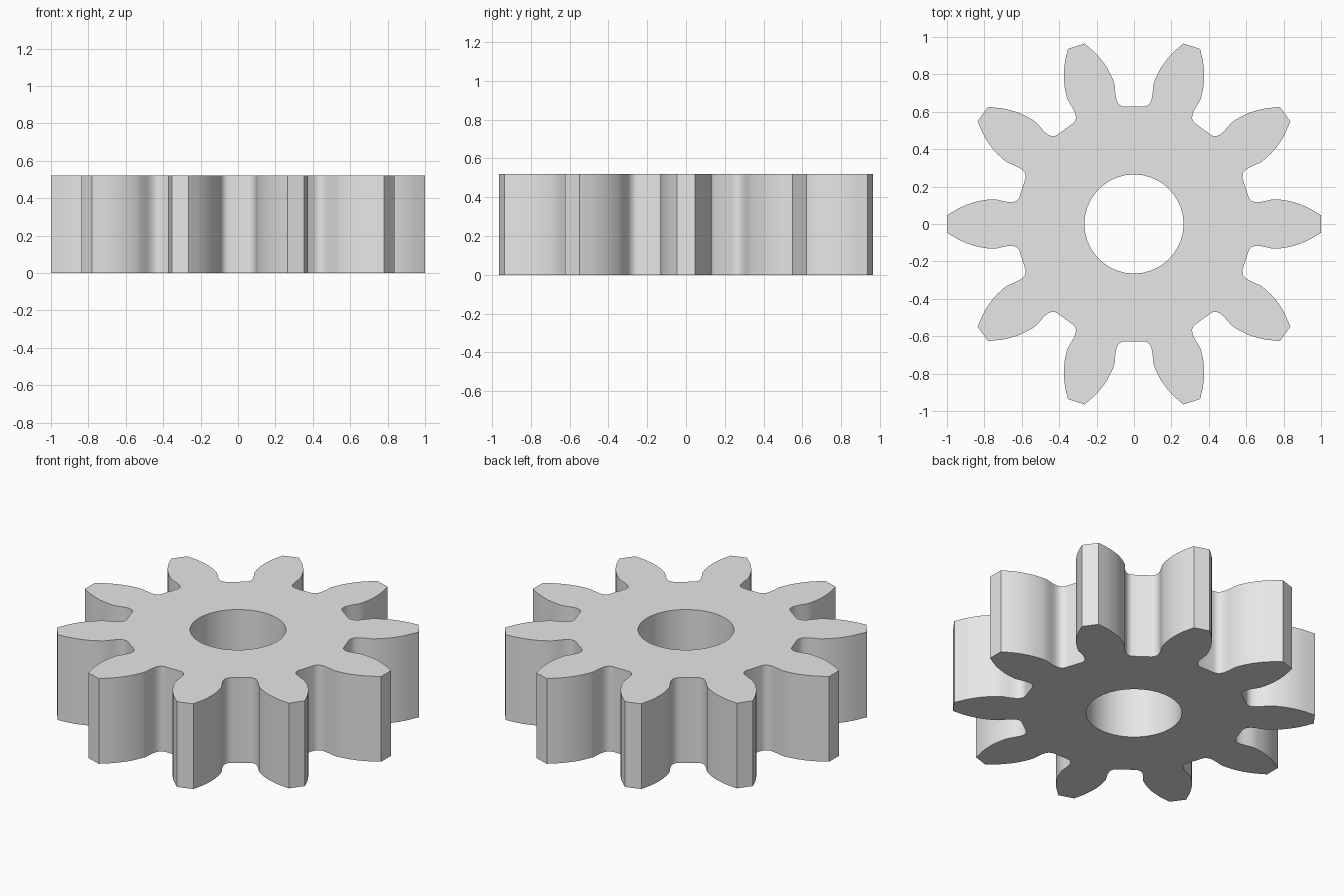
import bpy
import bmesh
import math
from mathutils import Matrix, Vector

TEETH = 10
HEIGHT = 0.52
BORE_RADIUS = 0.265
BORE_SIDES = 36

# Half of one tooth gap, from the root centre up the flank to the tooth tip
HALF_GAP = [(0.05, 0.627), (0.064, 0.629), (0.08, 0.639), (0.091, 0.656),
            (0.097, 0.68), (0.1, 0.705), (0.103, 0.743), (0.111, 0.768),
            (0.121, 0.791), (0.133, 0.815), (0.146, 0.838), (0.161, 0.86),
            (0.179, 0.883), (0.198, 0.905), (0.218, 0.925), (0.264, 0.965)]

if "Cube" in bpy.data.objects:
    bpy.data.objects.remove(bpy.data.objects["Cube"], do_unlink=True)


def make_material(name, value):
    mat = bpy.data.materials.new(name)
    mat.use_nodes = True
    colour = (value, value, value, 1)
    mat.diffuse_color = colour
    mat.node_tree.nodes["Principled BSDF"].inputs["Base Color"].default_value = colour
    return mat


def add_loop(bm, points):
    verts = [bm.verts.new((p[0], p[1], 0)) for p in points]
    return [bm.edges.new((v, verts[i - 1])) for i, v in enumerate(verts)]


# Toothed outline: mirror the half gap, then turn it around the axis
gap = [Vector((x, y, 0)) for x, y in reversed(HALF_GAP)]
gap += [Vector((-x, y, 0)) for x, y in HALF_GAP]
outline = []
for i in range(TEETH):
    turn = Matrix.Rotation(math.tau * i / TEETH, 3, 'Z')
    outline += [turn @ p for p in gap]

# Central bore
bore = [(BORE_RADIUS * math.cos(math.tau * i / BORE_SIDES),
         BORE_RADIUS * math.sin(math.tau * i / BORE_SIDES))
        for i in range(BORE_SIDES)]

# Fill between both loops and extrude upward
bm = bmesh.new()
edges = add_loop(bm, outline) + add_loop(bm, bore)
bmesh.ops.triangle_fill(bm, edges=edges, use_beauty=True, normal=(0, 0, 1))
top = bmesh.ops.extrude_face_region(bm, geom=bm.faces[:], use_keep_orig=True)
bmesh.ops.translate(bm, vec=(0, 0, HEIGHT),
                    verts=[g for g in top["geom"] if isinstance(g, bmesh.types.BMVert)])
bmesh.ops.recalc_face_normals(bm, faces=bm.faces[:])

mesh = bpy.data.meshes.new("spur_gear")
bm.to_mesh(mesh)
bm.free()
mesh.materials.append(make_material("light_grey", 0.8))

gear = bpy.data.objects.new("spur_gear", mesh)
bpy.context.collection.objects.link(gear)
for obj in bpy.context.selected_objects:
    obj.select_set(False)
gear.select_set(True)
bpy.context.view_layer.objects.active = gear
bpy.ops.object.shade_smooth_by_angle(angle=math.radians(32))
